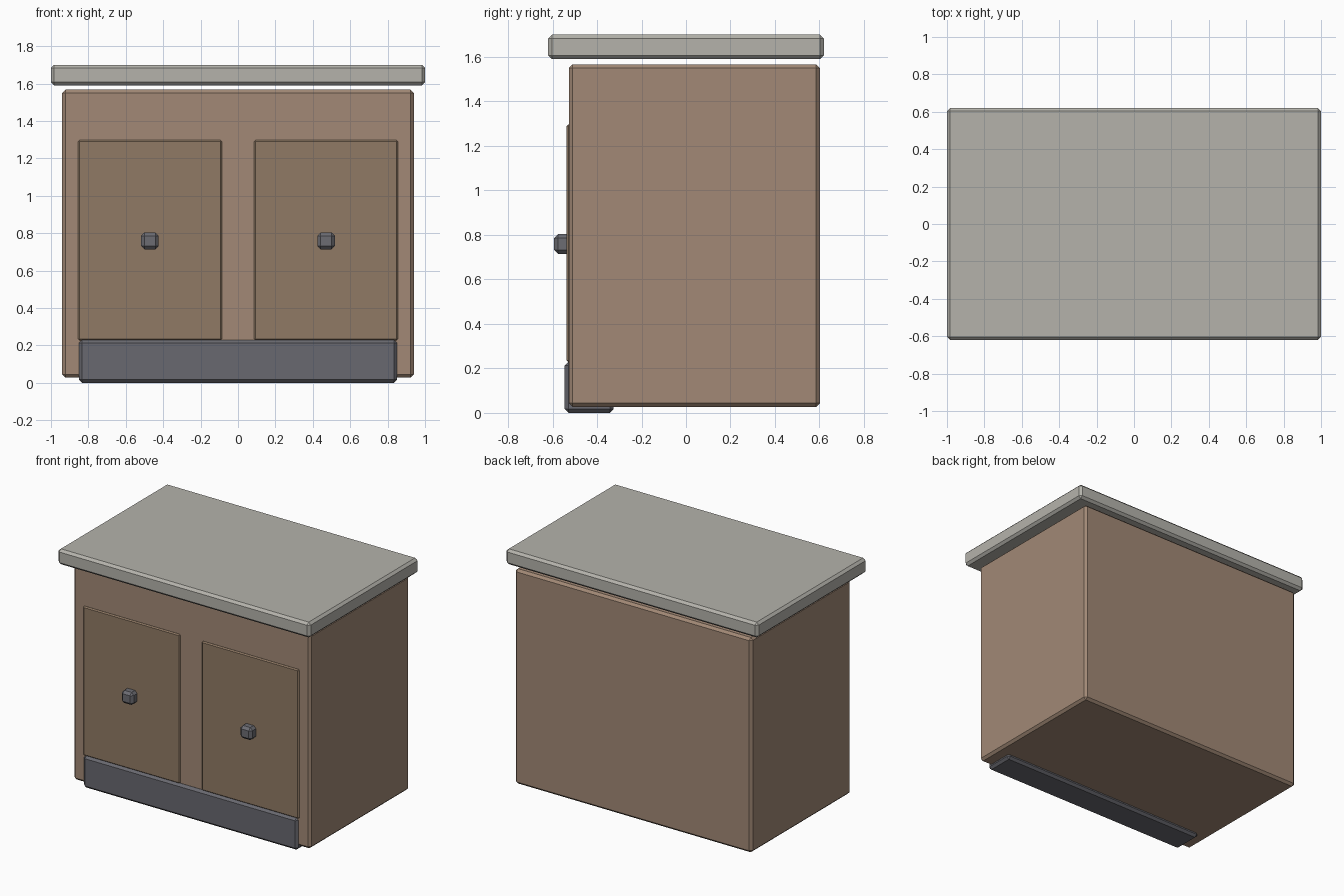
import bpy
import bmesh
from mathutils import Vector

if "Cube" in bpy.data.objects:
    bpy.data.objects.remove(bpy.data.objects["Cube"])


def material(name, rgb):
    m = bpy.data.materials.new(name)
    m.diffuse_color = (*rgb, 1)
    m.use_nodes = True
    m.node_tree.nodes["Principled BSDF"].inputs["Base Color"].default_value = m.diffuse_color
    return m


def box(name, lo, hi, bevel, mat):
    """Box between two corners with a single flat chamfer on every edge."""
    lo, hi = Vector(lo), Vector(hi)
    size = hi - lo
    bm = bmesh.new()
    bmesh.ops.create_cube(bm, size=1)
    bmesh.ops.scale(bm, vec=size, verts=bm.verts)
    bmesh.ops.bevel(bm, geom=bm.edges[:], offset=bevel, segments=1,
                    affect='EDGES', profile=0.5)
    mesh = bpy.data.meshes.new(name)
    bm.to_mesh(mesh)
    bm.free()
    mesh.materials.append(mat)
    ob = bpy.data.objects.new(name, mesh)
    ob.location = (lo + hi) / 2
    bpy.context.collection.objects.link(ob)
    return ob


wood = material("wood", (0.36, 0.25, 0.18))
door_wood = material("door_wood", (0.28, 0.195, 0.13))
stone = material("stone", (0.46, 0.45, 0.41))
metal = material("dark_metal", (0.15, 0.15, 0.17))
kick = material("kick_grey", (0.14, 0.14, 0.16))

# Cabinet body, overhanging worktop and recessed-look plinth
box("cabinet_body", (-0.94, -0.527, 0.027), (0.94, 0.602, 1.567), 0.017, wood)
box("worktop", (-1, -0.62, 1.59), (1, 0.62, 1.70), 0.017, stone)
box("toe_kick", (-0.85, -0.545, 0), (0.85, -0.325, 0.23), 0.017, kick)

# Pair of doors, each with a centred knob
for side, s in (("left", -1), ("right", 1)):
    x = s * 0.471
    box(f"{side}_door", (x - 0.385, -0.536, 0.227), (x + 0.385, -0.496, 1.297), 0.008, door_wood)
    box(f"{side}_knob", (x - 0.047, -0.593, 0.714), (x + 0.047, -0.503, 0.804), 0.018, metal)
